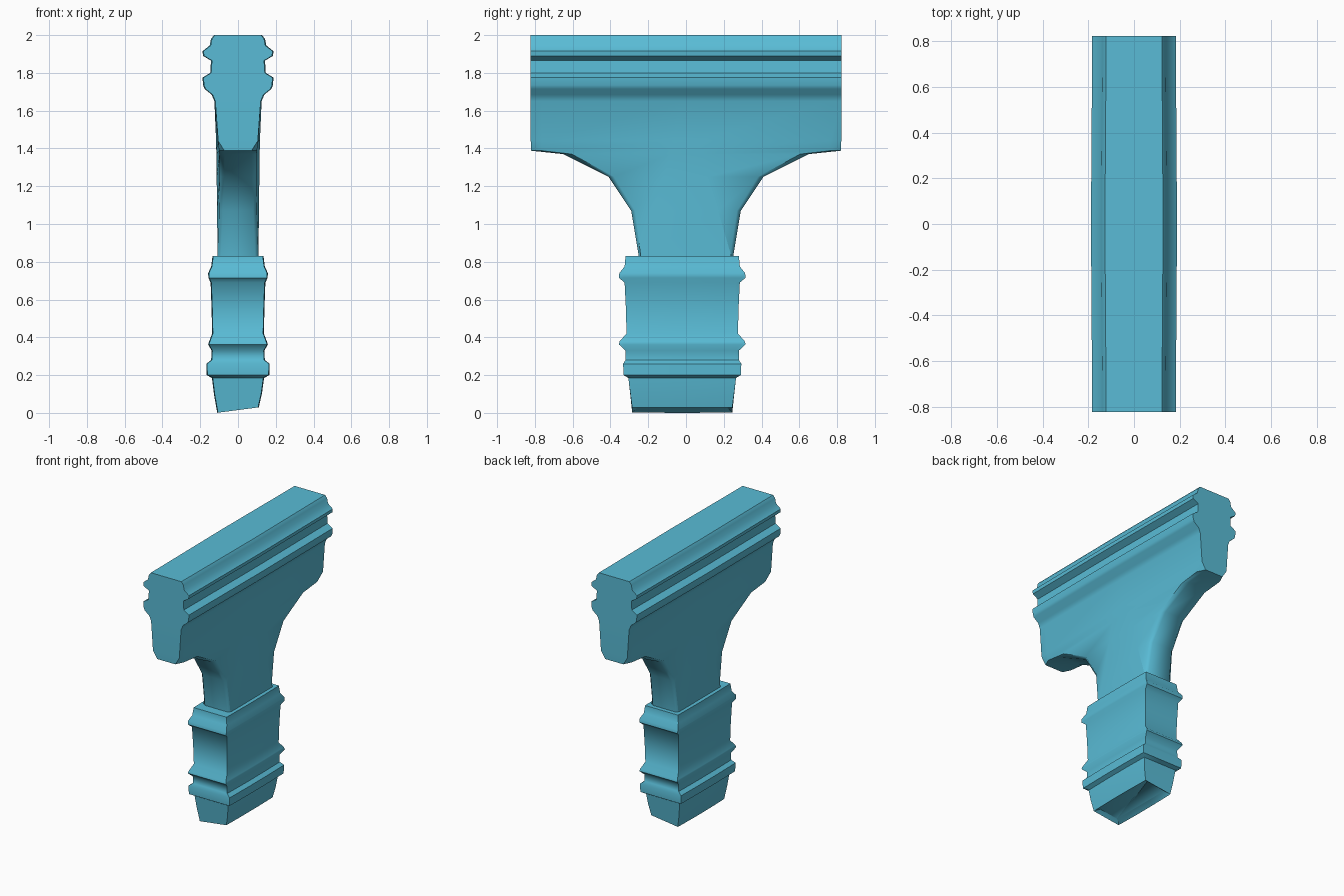
import bpy, bmesh, math

if "Cube" in bpy.data.objects:
    bpy.data.objects.remove(bpy.data.objects["Cube"])

mat = bpy.data.materials.new("teal")
mat.diffuse_color = (0.10, 0.50, 0.67, 1)
mat.use_nodes = True
mat.node_tree.nodes["Principled BSDF"].inputs["Base Color"].default_value = mat.diffuse_color


def ring(z, y_half, x_end, x_side, x_mid, flat, y_off=0.0, tilt=0.0):
    """Twelve-sided, near-rectangular cross-section with a raised middle band."""
    side = [(x_end, -y_half), (x_side, -0.93 * y_half), (x_mid, -flat),
            (x_mid, flat), (x_side, 0.93 * y_half), (x_end, y_half)]
    pts = side + [(-x, -y) for x, y in side]
    return [(x, y + y_off, z + tilt * x) for x, y in pts]


def loft(name, rings, recess=0.0):
    bm = bmesh.new()
    rows = [[bm.verts.new(p) for p in r] for r in rings]
    n = len(rows[0])
    for a, b in zip(rows, rows[1:]):
        for i in range(n):
            j = (i + 1) % n
            bm.faces.new((a[i], a[j], b[j], b[i]))
    bottom = bm.faces.new(rows[0][::-1])
    bm.faces.new(rows[-1])
    bmesh.ops.recalc_face_normals(bm, faces=bm.faces[:])
    if recess:
        bmesh.ops.inset_region(bm, faces=[bottom], thickness=0.035)
        bmesh.ops.translate(bm, verts=bottom.verts[:], vec=(0, 0, recess))
    me = bpy.data.meshes.new(name)
    bm.to_mesh(me)
    bm.free()
    ob = bpy.data.objects.new(name, me)
    bpy.context.collection.objects.link(ob)
    me.materials.append(mat)
    bpy.ops.object.select_all(action='DESELECT')
    ob.select_set(True)
    bpy.context.view_layer.objects.active = ob
    bpy.ops.object.shade_smooth_by_angle(angle=math.radians(50))
    return ob


# Ribbed lower plug: height, half width in x, half width in y, tilt of ring
plug = [(0.015, 0.11, 0.265, 0.13), (0.10, 0.127, 0.275, 0.03),
        (0.185, 0.138, 0.285, 0), (0.20, 0.166, 0.31, 0),
        (0.26, 0.168, 0.313, 0), (0.28, 0.142, 0.30, 0),
        (0.33, 0.14, 0.30, 0), (0.362, 0.158, 0.335, 0),
        (0.378, 0.153, 0.332, 0), (0.42, 0.137, 0.295, 0),
        (0.55, 0.14, 0.298, 0), (0.69, 0.145, 0.305, 0),
        (0.715, 0.157, 0.335, 0), (0.74, 0.158, 0.333, 0),
        (0.775, 0.142, 0.305, 0), (0.83, 0.135, 0.30, 0)]
loft("ribbed_plug",
     [ring(z, y, x - 0.004, x - 0.003, x, 0.3 * y, -0.02, t)
      for z, x, y, t in plug], recess=0.02)

# Flaring neck: height, half length in y, end / side / middle half thickness
neck = [(0.79, 0.245, 0.095, 0.105, 0.108), (0.83, 0.25, 0.09, 0.105, 0.108),
        (1.07, 0.29, 0.08, 0.10, 0.111), (1.25, 0.41, 0.072, 0.097, 0.113),
        (1.37, 0.65, 0.07, 0.098, 0.115), (1.388, 0.82, 0.072, 0.10, 0.115),
        (1.44, 0.822, 0.105, 0.108, 0.116)]
rings = [ring(z, y, xe, xs, xm, max(0.02, 0.24 * (1.65 - z) / 0.82))
         for z, y, xe, xs, xm in neck]

# Two-ribbed head above the neck: height, half thickness
head = [(1.65, 0.12), (1.685, 0.135), (1.715, 0.172), (1.735, 0.18),
        (1.775, 0.183), (1.80, 0.142), (1.865, 0.138), (1.89, 0.18),
        (1.915, 0.183), (1.945, 0.145), (1.98, 0.138), (2.0, 0.122)]
rings += [ring(z, 0.822, x, x, x + 0.005, 0.03) for z, x in head]
loft("flared_head", rings)
